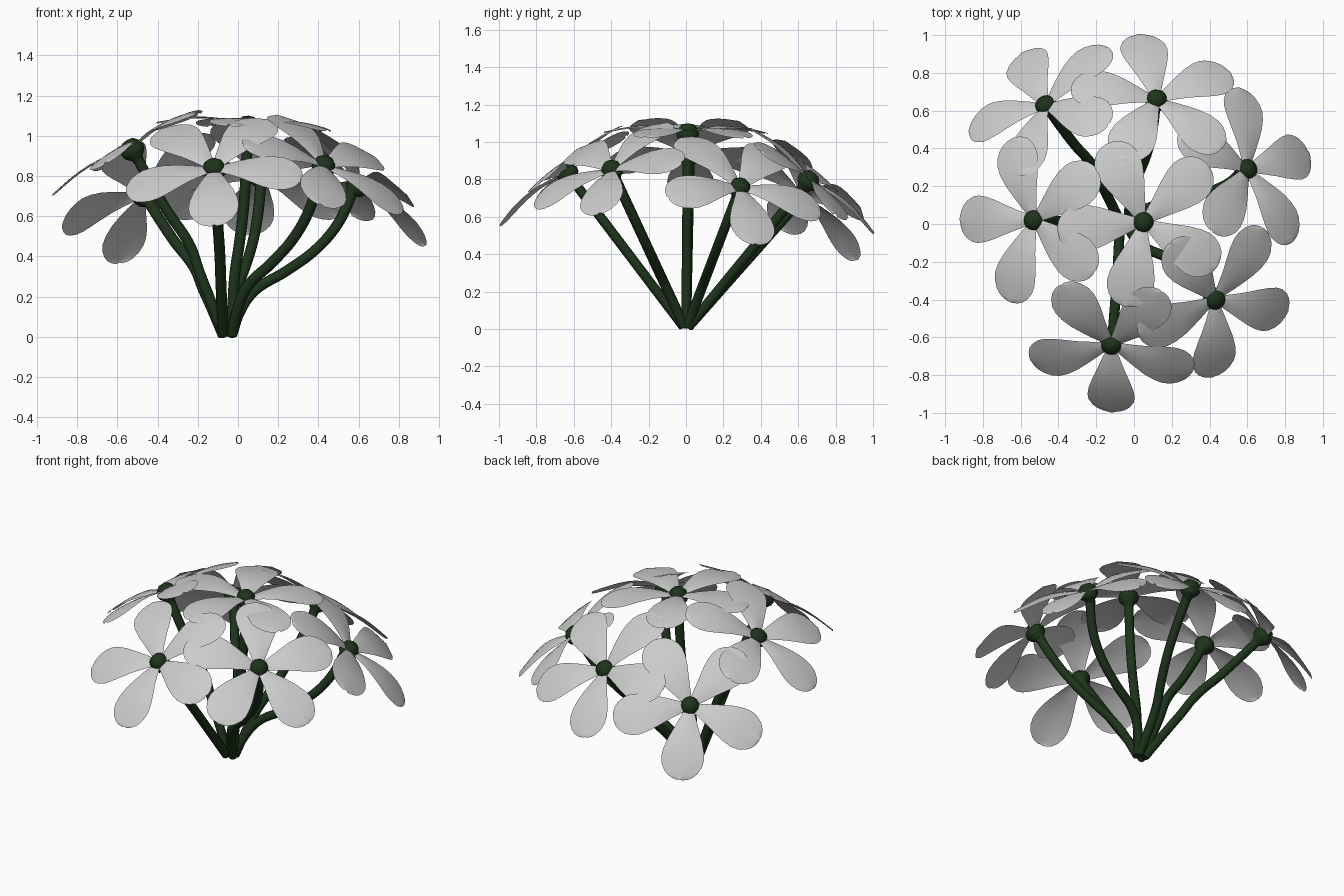
import bpy, bmesh, math
from mathutils import Vector, Matrix

if "Cube" in bpy.data.objects:
    bpy.data.objects.remove(bpy.data.objects["Cube"])

green = bpy.data.materials.new("dark_green")
green.diffuse_color = (0.012, 0.035, 0.01, 1)
green.use_nodes = True
green.node_tree.nodes["Principled BSDF"].inputs["Base Color"].default_value = green.diffuse_color

# flower centre (x, y, z) and heading of one petal seen from the top, in degrees
FLOWERS = [(-0.47, 0.63, 0.71, 198), (0.12, 0.66, 0.80, 105), (0.60, 0.29, 0.76, 95),
           (-0.53, 0.02, 0.94, 179), (0.05, 0.01, 1.055, 258), (0.43, -0.40, 0.855, 268),
           (-0.12, -0.64, 0.84, 270)]
# petal outline: distance along petal, half width
PETAL = [(0.0, 0.02), (0.05, 0.035), (0.10, 0.054), (0.16, 0.077), (0.22, 0.101), (0.28, 0.119),
         (0.33, 0.126), (0.37, 0.120), (0.41, 0.099), (0.435, 0.074), (0.45, 0.046), (0.457, 0.015)]
# flower heart and the cup under it: radius, height
HEART = [(0.0, 0.045), (0.03, 0.04), (0.05, 0.02), (0.055, 0.0), (0.062, -0.012),
         (0.055, -0.035), (0.03, -0.06), (0.024, -0.09)]
# sideways progress of a stem against its height
RIGHT = [(0, 0), (.15, .06), (.3, .18), (.45, .46), (.6, .70), (.78, .88), (1, 1)]
LEFT = [(0, 0), (.2, .15), (.35, .27), (.5, .38), (.7, .65), (.85, .83), (1, 1)]


def finish(bm, name, matrix, mat=None):
    bmesh.ops.recalc_face_normals(bm, faces=bm.faces) if mat else None
    for f in bm.faces:
        f.smooth = True
    me = bpy.data.meshes.new(name)
    bm.to_mesh(me)
    bm.free()
    ob = bpy.data.objects.new(name, me)
    ob.matrix_world = matrix
    bpy.context.collection.objects.link(ob)
    if mat:
        me.materials.append(mat)
    return ob


def petals(name, matrix):
    # five thin, gently arched petals
    bm = bmesh.new()
    for k in range(5):
        rot = Matrix.Rotation(k * math.tau / 5, 4, 'Z')
        rows = []
        for r, w in PETAL:
            z = 0.03 * math.sin(math.pi * min(r / 0.42, 1.15))
            rows.append([bm.verts.new(rot @ Vector((r, s * w, z - 0.008 * s * s)))
                         for s in (-1, -.5, 0, .5, 1)])
        for a, b in zip(rows, rows[1:]):
            for i in range(4):
                bm.faces.new((a[i], b[i], b[i + 1], a[i + 1]))
    return finish(bm, name, matrix)


def heart(name, matrix):
    # lathed centre and cup
    bm = bmesh.new()
    vs = [bm.verts.new((r, 0, z)) for r, z in HEART]
    es = [bm.edges.new(p) for p in zip(vs, vs[1:])]
    bmesh.ops.spin(bm, geom=vs + es, cent=(0, 0, 0), axis=(0, 0, 1),
                   angle=math.tau, steps=16, use_duplicate=False)
    bmesh.ops.remove_doubles(bm, verts=bm.verts, dist=1e-4)
    return finish(bm, name, matrix, green)


def stem(name, base, tip, shape):
    # round stem swept along a smooth path
    cu = bpy.data.curves.new(name, 'CURVE')
    cu.dimensions = '3D'
    cu.bevel_depth = 0.027
    cu.bevel_resolution = 3
    cu.resolution_u = 6
    cu.use_fill_caps = True
    sp = cu.splines.new('BEZIER')
    sp.bezier_points.add(len(shape) - 1)
    for p, (t, f) in zip(sp.bezier_points, shape):
        d = tip - base
        p.co = base + Vector((d.x * f, d.y * t, d.z * t))
        p.handle_left_type = p.handle_right_type = 'AUTO'
    ob = bpy.data.objects.new(name, cu)
    bpy.context.collection.objects.link(ob)
    cu.materials.append(green)


for i, (x, y, z, heading) in enumerate(FLOWERS, 1):
    c = Vector((x, y, z))
    n = c.normalized()
    a = math.radians(heading)
    u = Vector((math.cos(a), math.sin(a), 0))
    u.z = -(n.x * u.x + n.y * u.y) / n.z
    u.normalize()
    v = n.cross(u)
    m = Matrix((u, v, n)).transposed().to_4x4()
    m.translation = c
    petals(f"petals_{i}", m)
    heart(f"flower_heart_{i}", m)
    left = x < 0
    base = Vector((-0.075 if left else -0.03, 0.02 * y, 0.012))
    stem(f"stem_{i}", base, c - n * 0.05, LEFT if left else RIGHT)
